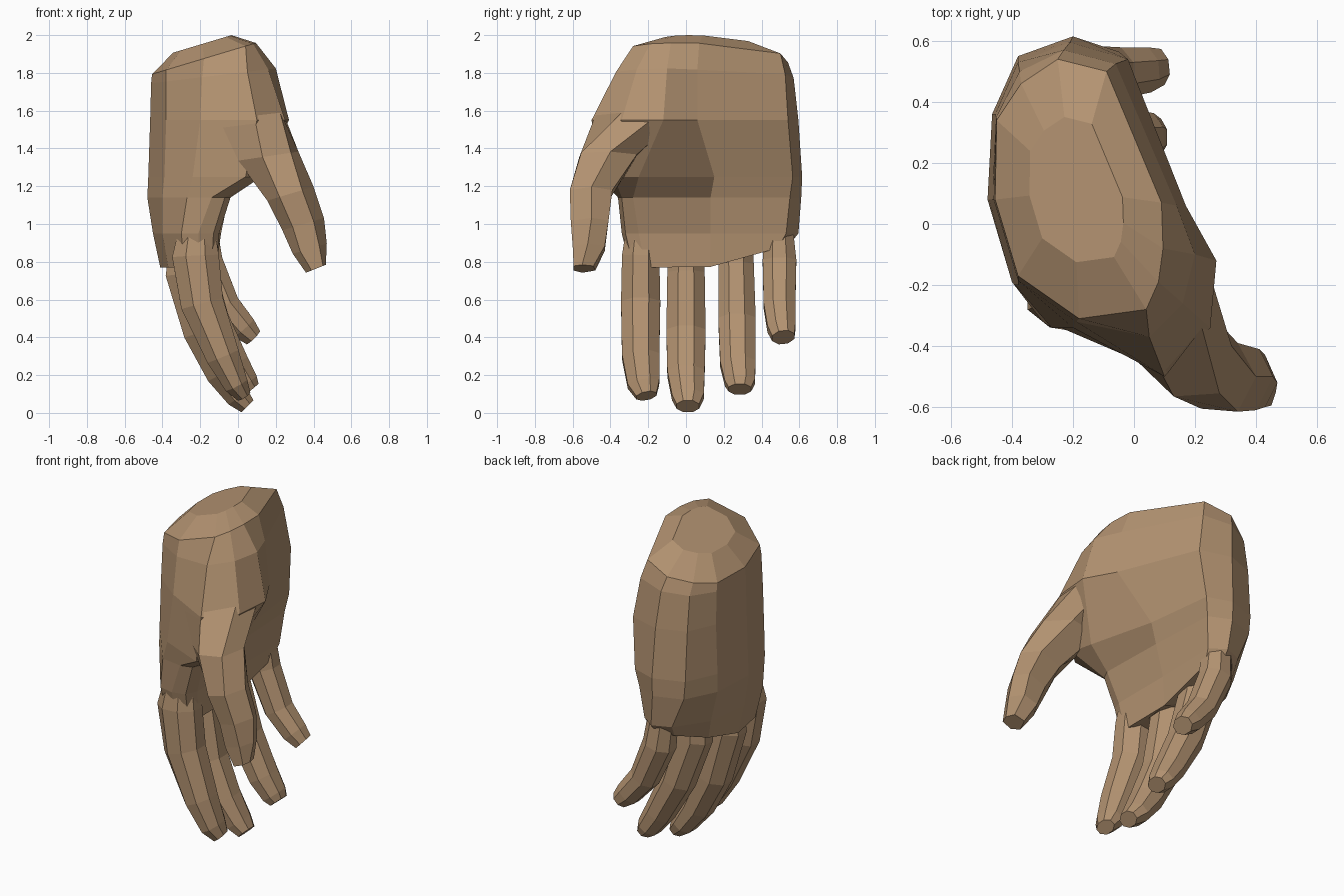
import bpy, bmesh, math
from mathutils import Vector

skin = bpy.data.materials.new("tan skin")
skin.diffuse_color = (0.45, 0.29, 0.165, 1)


def loft(name, rings):
    """Skin a stack of equal-length rings and close both ends."""
    bm = bmesh.new()
    vs = [[bm.verts.new(p) for p in r] for r in rings]
    n = len(vs[0])
    for a, b in zip(vs, vs[1:]):
        for i in range(n):
            j = (i + 1) % n
            bm.faces.new((a[i], a[j], b[j], b[i]))
    bm.faces.new(vs[0])
    bm.faces.new(vs[-1])
    bmesh.ops.recalc_face_normals(bm, faces=bm.faces)
    me = bpy.data.meshes.new(name)
    bm.to_mesh(me)
    bm.free()
    me.materials.append(skin)
    ob = bpy.data.objects.new(name, me)
    bpy.context.collection.objects.link(ob)
    return ob


def finger(name, path, sides=8):
    """Tapered finger; path holds (x, y, z, half width, half depth)."""
    pts = [Vector(p[:3]) for p in path]
    rings = []
    for k, p in enumerate(path):
        t = (pts[min(k + 1, len(pts) - 1)] - pts[max(k - 1, 0)]).normalized()
        side = Vector((0, 1, 0))
        side = (side - t * side.dot(t)).normalized()
        deep = t.cross(side)
        ring = []
        for i in range(sides):
            a = math.tau * (i + 0.5) / sides
            ring.append(pts[k] + 1.07 * (side * p[3] * math.cos(a) + deep * p[4] * math.sin(a)))
        rings.append(ring)
    return loft(name, rings)


# palm: cross-sections from wrist to knuckles, counter-clockwise from the back
wrist = [(-.45, .34), (-.455, .08), (-.38, -.17), (-.18, -.31), (.04, -.28), (.08, -.19),
         (.095, -.08), (.09, .07), (-.09, .50), (-.25, .54), (-.37, .46)]
cuff = [(-.452, .35), (-.46, .08), (-.38, -.185), (-.19, -.32), (.05, -.37), (.16, -.26),
        (.20, -.10), (.14, .06), (-.06, .525), (-.23, .57), (-.375, .50)]
heel = [(-.455, .36), (-.465, .08), (-.38, -.20), (-.20, -.34), (.10, -.50), (.25, -.34),
        (.27, -.12), (.17, .06), (-.02, .54), (-.21, .595), (-.38, .53)]
web = [(-.465, .36), (-.475, .08), (-.39, -.20), (-.24, -.34), (.04, -.46), (.13, -.38),
       (.10, -.25), (.0, .15), (-.05, .565), (-.20, .615), (-.38, .55)]
mid = [(-.465, .36), (-.48, .08), (-.40, -.19), (-.27, -.34), (-.14, -.36), (-.07, -.34),
       (-.04, -.28), (-.05, .13), (-.07, .55), (-.20, .61), (-.37, .55)]
knuckle = [(-.42, .36), (-.45, .08), (-.40, -.17), (-.30, -.32), (-.21, -.34), (-.13, -.32),
           (-.10, -.25), (-.10, .13), (-.09, .53), (-.18, .595), (-.29, .55)]
rings = [[(-.2 + (x + .2) * .56, .11 + (y - .11) * .56, 2.01 + .3 * (-.2 + (x + .2) * .56)) for x, y in wrist]]
for sec, z, tilt in ((wrist, 1.93, .3), (cuff, 1.8, .12), (heel, 1.55, 0), (web, 1.25, 0),
                     (mid, 1.14, 0), (knuckle, .95, 0)):
    rings.append([(x, y, z + tilt * x) for x, y in sec])
rings.append([(-.25 + (x + .26) * .85, .1 + (y - .1) * .9, .77 + .25 * max(0, y - .12)) for x, y in knuckle])
palm = loft("hand", rings)

# thumb: growing out of the heel of the palm
thumb = [
    (1.60, 0, ((-.20, -.31), (.08, -.47), (.22, -.33), (.235, -.12), (.10, 0), (-.10, -.10))),
    (1.36, .15, ((.0, -.44), (.13, -.565), (.28, -.555), (.32, -.40), (.22, -.26), (.04, -.27))),
    (1.16, .3, ((.155, -.50), (.22, -.605), (.34, -.615), (.40, -.50), (.34, -.39), (.20, -.40))),
    (1.00, .3, ((.235, -.50), (.29, -.59), (.40, -.61), (.455, -.50), (.41, -.41), (.29, -.42))),
    (.87, .3, ((.29, -.52), (.33, -.595), (.43, -.60), (.47, -.52), (.43, -.43), (.34, -.43))),
    (.765, .4, ((.36, -.55), (.39, -.595), (.45, -.595), (.465, -.55), (.45, -.49), (.39, -.48)))]
rings = []
for z, tilt, sec in thumb:
    cx = sum(p[0] for p in sec) / len(sec)
    rings.append([(x, y, z + tilt * (x - cx)) for x, y in sec])
digits = [loft("thumb", rings)]

# fingers, from knuckle to tip
for name, path in {
    "index_finger": [(-.215, -.225, 1.05, .08, .08), (-.225, -.24, .83, .10, .125), (-.19, -.24, .58, .105, .115),
                     (-.08, -.24, .30, .10, .09), (-.01, -.225, .15, .085, .065), (.03, -.21, .09, .055, .04)],
    "middle_finger": [(-.26, 0, 1.0, .08, .09), (-.265, 0, .74, .10, .12), (-.19, 0, .43, .105, .10),
                      (-.085, 0, .21, .10, .085), (-.0, .01, .085, .085, .065), (.05, .01, .035, .06, .045)],
    "ring_finger": [(-.24, .27, 1.02, .08, .09), (-.235, .265, .78, .095, .11), (-.14, .27, .49, .10, .095),
                    (-.02, .275, .26, .095, .08), (.045, .285, .16, .08, .065), (.075, .285, .125, .06, .045)],
    "little_finger": [(-.20, .49, 1.04, .07, .08), (-.17, .495, .80, .09, .09), (-.07, .495, .57, .085, .08),
                      (.03, .505, .45, .075, .07), (.08, .515, .40, .06, .05)],
}.items():
    digits.append(finger(name, path))

# weld the digits into the palm
for d in digits:
    m = palm.modifiers.new("weld_" + d.name, 'BOOLEAN')
    m.operation, m.solver, m.object = 'UNION', 'EXACT', d
bpy.context.view_layer.update()
welded = bpy.data.meshes.new_from_object(palm.evaluated_get(bpy.context.evaluated_depsgraph_get()))
palm.modifiers.clear()
palm.data = welded
for d in digits:
    bpy.data.objects.remove(d)
